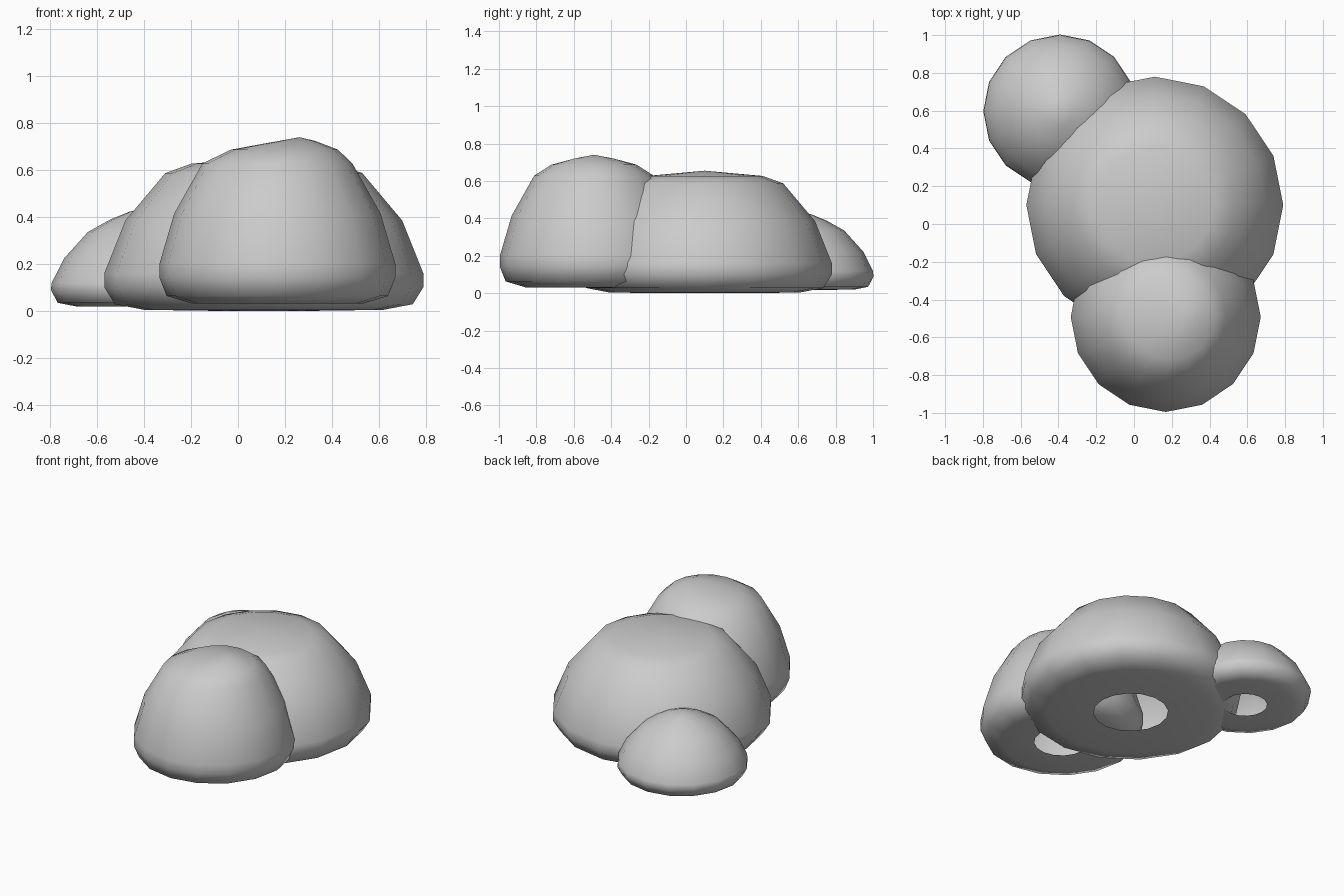
import bpy, bmesh, math

if "Cube" in bpy.data.objects:
    bpy.data.objects.remove(bpy.data.objects["Cube"])

SIDES = 16


def dome(name, cx, cy, rings, apex):
    """Hollow lathed dome, open underneath. rings: (radius, z, x shift, tilt in x)."""
    bm = bmesh.new()
    loops = []
    for r, z, dx, tilt in rings:
        loop = []
        for i in range(SIDES):
            a = 2 * math.pi * i / SIDES
            c, s = math.cos(a), math.sin(a)
            loop.append(bm.verts.new((cx + dx + r * c, cy + r * s, z + tilt * c)))
        loops.append(loop)
    for low, high in zip(loops, loops[1:]):
        for i in range(SIDES):
            j = (i + 1) % SIDES
            bm.faces.new((low[i], low[j], high[j], high[i]))
    tip = bm.verts.new((cx + apex[0], cy, apex[1]))
    for i in range(SIDES):
        bm.faces.new((loops[-1][i], loops[-1][(i + 1) % SIDES], tip))
    for f in bm.faces:
        f.smooth = True
    me = bpy.data.meshes.new(name)
    bm.to_mesh(me)
    bm.free()
    ob = bpy.data.objects.new(name, me)
    bpy.context.collection.objects.link(ob)
    return ob


def plain(*points):
    return [(r, z, 0, 0) for r, z in points]


# Large central mound with a broad, nearly flat crown
dome("large_mound", 0.11, 0.10,
     plain((0.23, 0.0), (0.51, 0.004), (0.635, 0.028), (0.68, 0.10), (0.68, 0.16),
           (0.59, 0.385), (0.42, 0.587), (0.31, 0.627)), (0, 0.655))

# Tall front mound, its tip leaning right
dome("front_mound", 0.168, -0.492,
     plain((0.17, 0.03), (0.365, 0.031), (0.472, 0.063), (0.503, 0.14), (0.503, 0.20),
           (0.44, 0.415), (0.32, 0.628))
     + [(0.228, 0.687, 0.03, 0), (0.112, 0.718, 0.05, 0.006)], (0.095, 0.74))

# Small low mound at the back left
dome("back_mound", -0.392, 0.597,
     plain((0.135, 0.018), (0.30, 0.019), (0.377, 0.034), (0.406, 0.09), (0.402, 0.12),
           (0.35, 0.223), (0.248, 0.336), (0.155, 0.388), (0.07, 0.423)), (0, 0.436))
